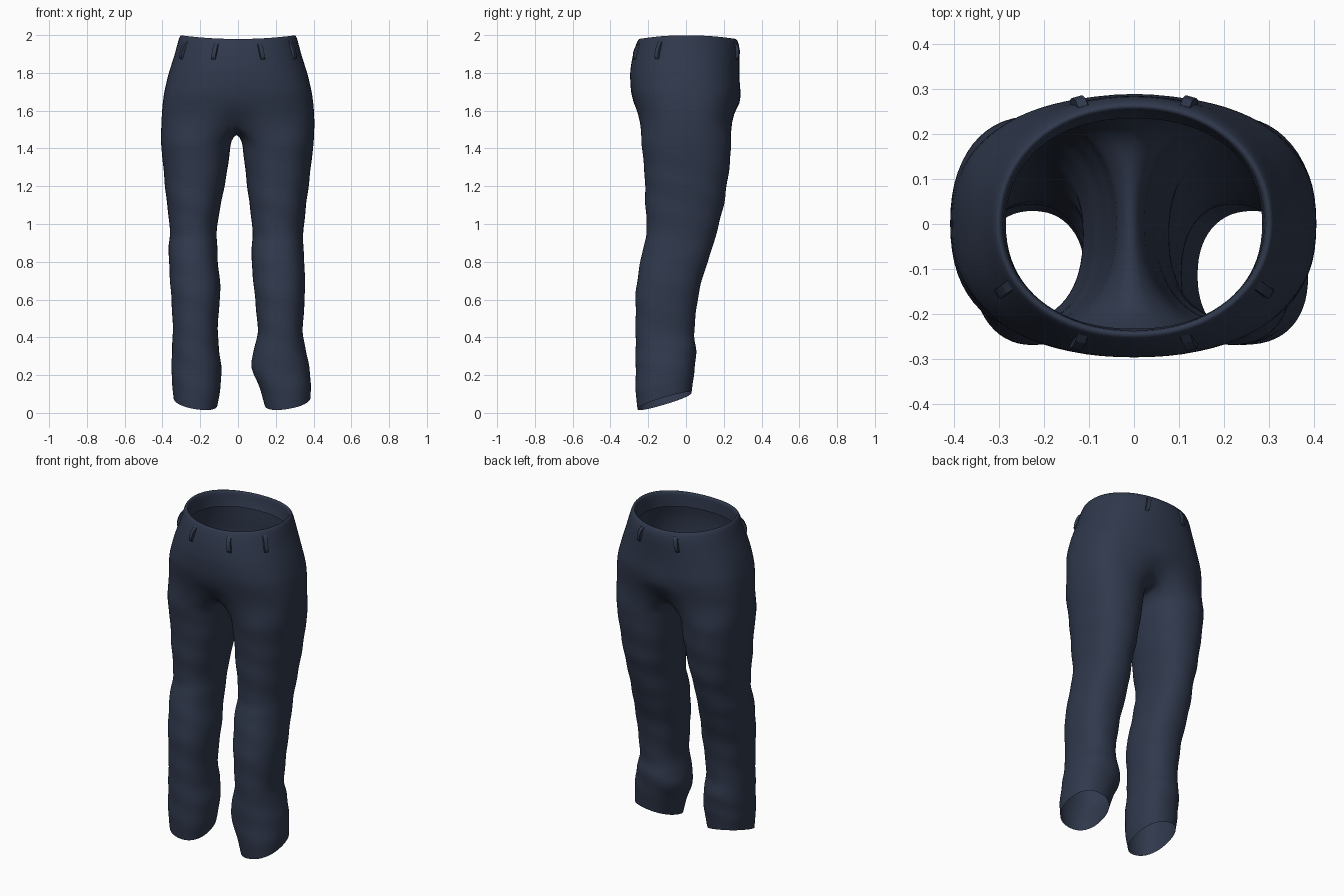
import bpy, bmesh
from math import sin, cos, pi, radians, exp
from mathutils import Vector

cube = bpy.data.objects.get("Cube")
if cube:
    bpy.data.objects.remove(cube)

navy = bpy.data.materials.new("navy_cloth")
navy.use_nodes = True
NAVY = (0.029, 0.040, 0.072, 1)
navy.diffuse_color = NAVY
bsdf = next(n for n in navy.node_tree.nodes if n.type == 'BSDF_PRINCIPLED')
bsdf.inputs["Base Color"].default_value = NAVY
bsdf.inputs["Roughness"].default_value = 0.8

HALF, SEAM = 20, 8          # steps around half the waist, and along the crotch seam

# Hips: height, half width, front depth, back depth, squareness
HIPS = [(2.0, .308, .252, .268, 2.1), (1.97, .318, .266, .284, 2.1),
        (1.9, .335, .283, .285, 2.2), (1.8, .368, .298, .283, 2.3),
        (1.7, .392, .293, .285, 2.5), (1.62, .402, .272, .272, 2.6),
        (1.54, .407, .255, .255, 2.6)]

# Legs: height, right outer, right inner, left outer, left inner, front, back
LEGS = [(1.44, .41, .036, .403, .02, -.24, .243), (1.3, .397, .052, .387, .036, -.222, .232),
        (1.1, .377, .09, .362, .06, -.216, .202), (1.0, .362, .11, .35, .075, -.21, .176),
        (.93, .362, .112, .346, .076, -.208, .156), (.89, .368, .11, .345, .073, -.226, .147),
        (.8, .367, .106, .353, .07, -.243, .115), (.65, .357, .09, .357, .085, -.268, .07),
        (.5, .347, .105, .347, .1, -.268, .05), (.41, .346, .106, .342, .106, -.268, .042),
        (.32, .35, .1, .36, .08, -.268, .056), (.23, .353, .086, .374, .064, -.268, .053),
        (.1, .352, .09, .388, .115, -.268, .04), (0, .342, .108, .385, .14, -.258, .03)]


def sample(table, z):
    """Blend the two table rows around height z."""
    for a, b in zip(table, table[1:]):
        if z >= b[0]:
            break
    f = min(1, max(0, (a[0] - z) / (a[0] - b[0])))
    return [p + (q - p) * f for p, q in zip(a, b)][1:]


def power(v, n):
    return (1 if v >= 0 else -1) * abs(v) ** (2 / n)


def hip_point(angle, z, inset=0):
    w, front, back, n = sample(HIPS, z)
    c, s = power(cos(angle), n), power(sin(angle), n)
    x = (w - inset) * c
    y = ((back if s > 0 else front) - inset) * s
    near_seam = exp(-(x / .08) ** 2)
    if s > 0:                                   # small bulge above the crotch
        y += .014 * near_seam * exp(-((z - 1.65) / .06) ** 2)
    if z < 1.6:                                 # tuck towards the seam
        y *= 1 - .2 * near_seam
    dip = .02 * sin(angle) ** 2 * max(0, (z - 1.85) / .15)
    return Vector((x, y, z - dip))


def leg_point(side, angle, h):
    ro, ri, lo, li, front, back = sample(LEGS, h)
    outer, inner = (lo, li) if side > 0 else (ro, ri)
    c, s = power(cos(angle), 2.25), power(sin(angle), 2.25)
    fold = 1 + .014 * sin(h * 38 + side * angle * 2) * min(1, (1.44 - h) * 4)
    if h < .06:
        fold = 1
    x = (outer + inner) / 2 + (outer - inner) / 2 * c * fold
    y = (front + back) / 2 + (back - front) / 2 * s * fold
    # slanted hem, lowest at the front and inside
    lift = .3 * (y + .26) + .16 * (x - inner)
    z = h + max(0, lift) * max(0, 1 - h / .4)
    return Vector((side * x, y, z))


def finish(name, bm, levels):
    mesh = bpy.data.meshes.new(name)
    bm.to_mesh(mesh)
    bm.free()
    mesh.materials.append(navy)
    mesh.shade_smooth()
    ob = bpy.data.objects.new(name, mesh)
    bpy.context.collection.objects.link(ob)
    if levels:
        sub = ob.modifiers.new("Smooth", 'SUBSURF')
        sub.levels = sub.render_levels = levels
    return ob


def bridge(bm, upper, lower):
    n = len(upper)
    for i in range(n):
        j = (i + 1) % n
        bm.faces.new((upper[i], lower[i], lower[j], upper[j]))


# Trousers: rolled waist, hips, then two legs split by the crotch seam
bm = bmesh.new()
around = [-pi / 2 + pi * i / HALF for i in range(2 * HALF)]
levels = [(1.9, .05), (1.96, .032), (1.995, .018), (2.004, .004), (1.985, 0), (1.95, 0),
          (1.9, 0), (1.85, 0), (1.8, 0), (1.75, 0), (1.7, 0), (1.66, 0), (1.62, 0), (1.54, 0)]
previous = None
for z, inset in levels:
    ring = [bm.verts.new(hip_point(a, z, inset)) for a in around]
    if previous:
        bridge(bm, previous, ring)
    previous = ring
hip_ring = previous

back_y, front_y = hip_ring[HALF].co.y, hip_ring[0].co.y
seam = []
for k in range(1, SEAM):
    f = k / SEAM
    seam.append(bm.verts.new((-.008, back_y + (front_y - back_y) * f,
                              1.485 + .055 * (2 * f - 1) ** 2)))

leg_angles = [radians(-130 + 260 * j / HALF) for j in range(HALF + 1)]
leg_angles += [radians(130 + 100 * k / SEAM) for k in range(1, SEAM)]
RINGS = 34
for side in (1, -1):
    upper = [hip_ring[side * j] for j in range(HALF + 1)] + seam
    for r in range(RINGS + 1):
        h = 1.44 * (1 - r / RINGS)
        lower = [bm.verts.new(leg_point(side, a, h)) for a in leg_angles]
        if side > 0:
            bridge(bm, upper, lower)
        else:
            bridge(bm, upper[::-1], lower[::-1])
        upper = lower

bm.normal_update()
outer_face = max(bm.faces, key=lambda f: f.calc_center_median().x)
if outer_face.normal.x < 0:
    bmesh.ops.reverse_faces(bm, faces=bm.faces[:])
finish("trousers", bm, 1)


# Belt loops: slightly bowed strips lying on the waistband
def belt_loop(name, degrees):
    angle = radians(degrees)
    bm = bmesh.new()
    rows = []
    for i in range(7):
        f = i / 6
        p = hip_point(angle, 1.87 + .105 * f)
        side = (hip_point(angle + .03, 1.92) - hip_point(angle - .03, 1.92)).normalized()
        out = side.cross(Vector((0, 0, 1)))
        bow = -.004 + .018 * sin(pi * f) ** .5 if 0 < f < 1 else -.004
        corners = ((-.013, -.006), (.013, -.006), (.011, bow), (-.011, bow))
        rows.append([bm.verts.new(p + side * u + out * v) for u, v in corners])
    for a, b in zip(rows, rows[1:]):
        bridge(bm, a, b)
    bm.faces.new(rows[0])
    bm.faces.new(rows[-1][::-1])
    bmesh.ops.recalc_face_normals(bm, faces=bm.faces[:])
    finish(name, bm, 0).data.shade_flat()


for label, tilt in (("front", -1), ("back", 1)):
    belt_loop(label + "_belt_loop_left", tilt * 70)
    belt_loop(label + "_belt_loop_right", tilt * 110)
belt_loop("side_belt_loop_left", -30)
belt_loop("side_belt_loop_right", -150)
